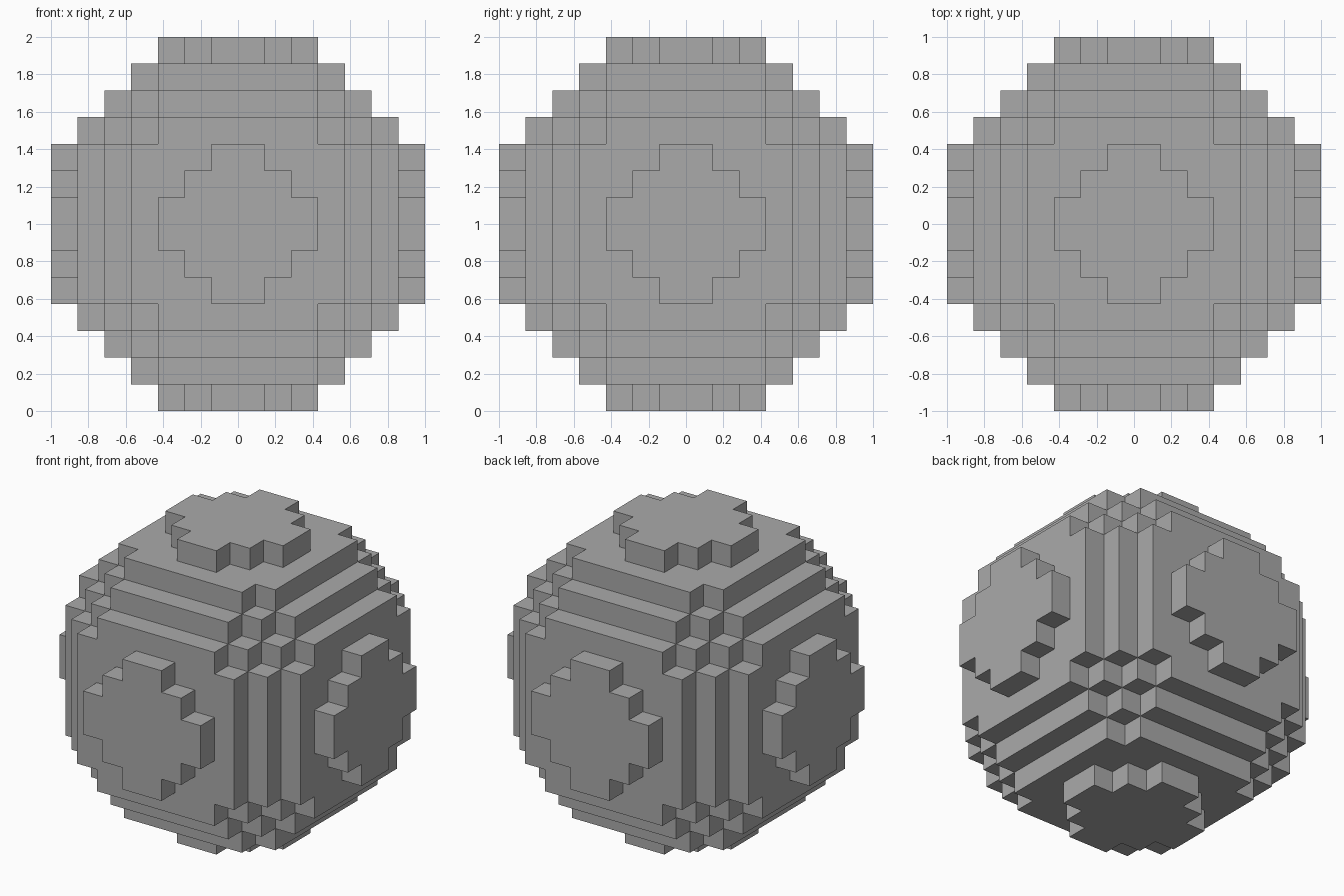
import bpy, bmesh
from mathutils import Vector
from itertools import product

if "Cube" in bpy.data.objects:
    bpy.data.objects.remove(bpy.data.objects["Cube"])

N = 7                 # blocks per radius
S = 1 / N             # block size


def filled(c):
    """A block belongs to the ball when its centre lies inside the radius."""
    return sum((k + 0.5) ** 2 for k in c) < N * N


# Outer skin of the block ball: one quad wherever a filled block meets air
bm = bmesh.new()
for c in product(range(-N, N), repeat=3):
    if not filled(c):
        continue
    for axis, side in product(range(3), (-1, 1)):
        n = list(c)
        n[axis] += side
        if filled(n):
            continue
        u, v = (axis + 1) % 3, (axis + 2) % 3
        corners = []
        for a, b in ((0, 0), (1, 0), (1, 1), (0, 1))[::side]:
            p = Vector(c)
            p[axis] += side > 0
            p[u] += a
            p[v] += b
            corners.append(bm.verts.new(p * S + Vector((0, 0, 1))))
        bm.faces.new(corners)
bmesh.ops.remove_doubles(bm, verts=bm.verts, dist=0.001)

mesh = bpy.data.meshes.new("block_ball")
bm.to_mesh(mesh)
bm.free()

# Plain grey
grey = bpy.data.materials.new("grey")
grey.diffuse_color = (0.4, 0.4, 0.4, 1)
grey.use_nodes = True
grey.node_tree.nodes["Principled BSDF"].inputs["Base Color"].default_value = grey.diffuse_color
mesh.materials.append(grey)

ball = bpy.data.objects.new("block_ball", mesh)
bpy.context.collection.objects.link(ball)
